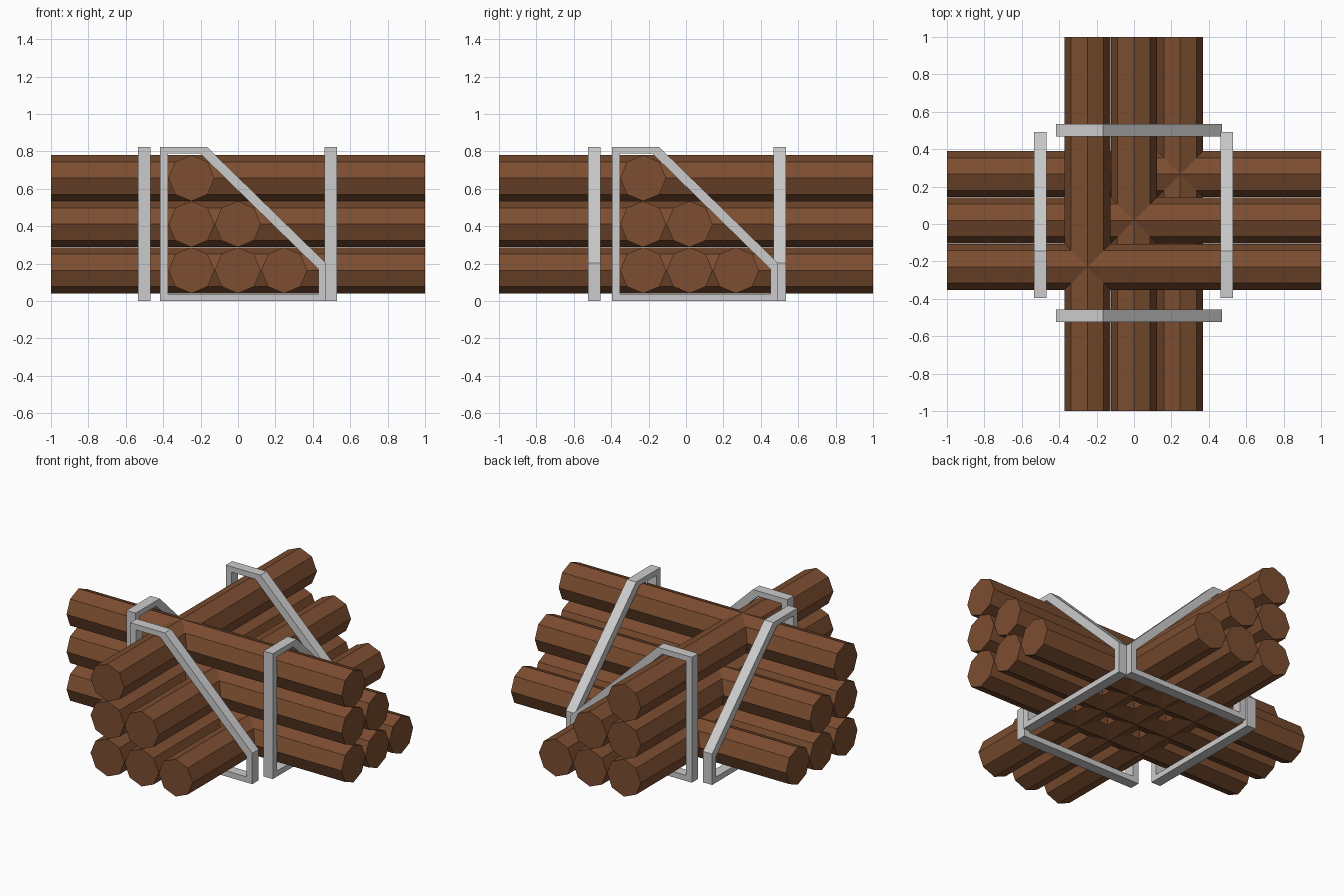
import bpy, bmesh
from math import pi
from mathutils import Matrix

if "Cube" in bpy.data.objects:
    bpy.data.objects.remove(bpy.data.objects["Cube"])

wood = bpy.data.materials.new("wood")
wood.diffuse_color = (0.20, 0.075, 0.03, 1)
wood.use_nodes = True
wood.node_tree.nodes["Principled BSDF"].inputs["Base Color"].default_value = wood.diffuse_color

R = 0.123                       # log radius
ROWS = [(0.164, 3), (0.411, 2), (0.657, 1)]   # height, logs in the row
STEP = 0.248


def finish(bm, name, mat=None):
    bmesh.ops.recalc_face_normals(bm, faces=bm.faces)
    me = bpy.data.meshes.new(name)
    bm.to_mesh(me)
    bm.free()
    if mat:
        me.materials.append(mat)
    ob = bpy.data.objects.new(name, me)
    bpy.context.collection.objects.link(ob)


def log(name, axis, offset, z):
    bm = bmesh.new()
    bmesh.ops.create_cone(bm, cap_ends=True, segments=8, radius1=R, radius2=R, depth=2)
    if axis == "x":
        m = Matrix.Translation((0, offset, z)) @ Matrix.Rotation(pi / 2, 4, "Y")
    else:
        m = Matrix.Translation((offset, 0, z)) @ Matrix.Rotation(pi / 2, 4, "X")
    bm.transform(m)
    finish(bm, name, wood)


# Bracket profile: outer and inner outlines (across, up)
OUTER = [(-0.417, 0), (0.47, 0), (0.47, 0.203), (-0.166, 0.824), (-0.417, 0.824)]
INNER = [(-0.375, 0.037), (0.43, 0.037), (0.43, 0.17), (-0.202, 0.788), (-0.375, 0.788)]


def bracket(name, axis, pos, shift=0, width=0.067):
    bm = bmesh.new()

    def ring(pts, d):
        return [bm.verts.new((u + shift, d, v) if axis == "y" else (d, u + shift, v))
                for u, v in pts]

    a, b = pos - width / 2, pos + width / 2
    loops = [ring(OUTER, a), ring(OUTER, b), ring(INNER, b), ring(INNER, a)]
    n = len(OUTER)
    for k in range(4):
        p, q = loops[k], loops[(k + 1) % 4]
        for i in range(n):
            j = (i + 1) % n
            bm.faces.new((p[i], p[j], q[j], q[i]))
    finish(bm, name)


# Two crossing stacks of logs
for z, count in ROWS:
    for i in range(count):
        log("log_lengthwise", "y", -0.249 + i * STEP, z)
        log("log_crosswise", "x", -0.229 + i * STEP, z)

# Brackets holding each arm of the cross
bracket("bracket_front", "y", -0.49)
bracket("bracket_back", "y", 0.502)
bracket("bracket_left", "x", -0.501, 0.022)
bracket("bracket_right", "x", 0.496, 0.022)
